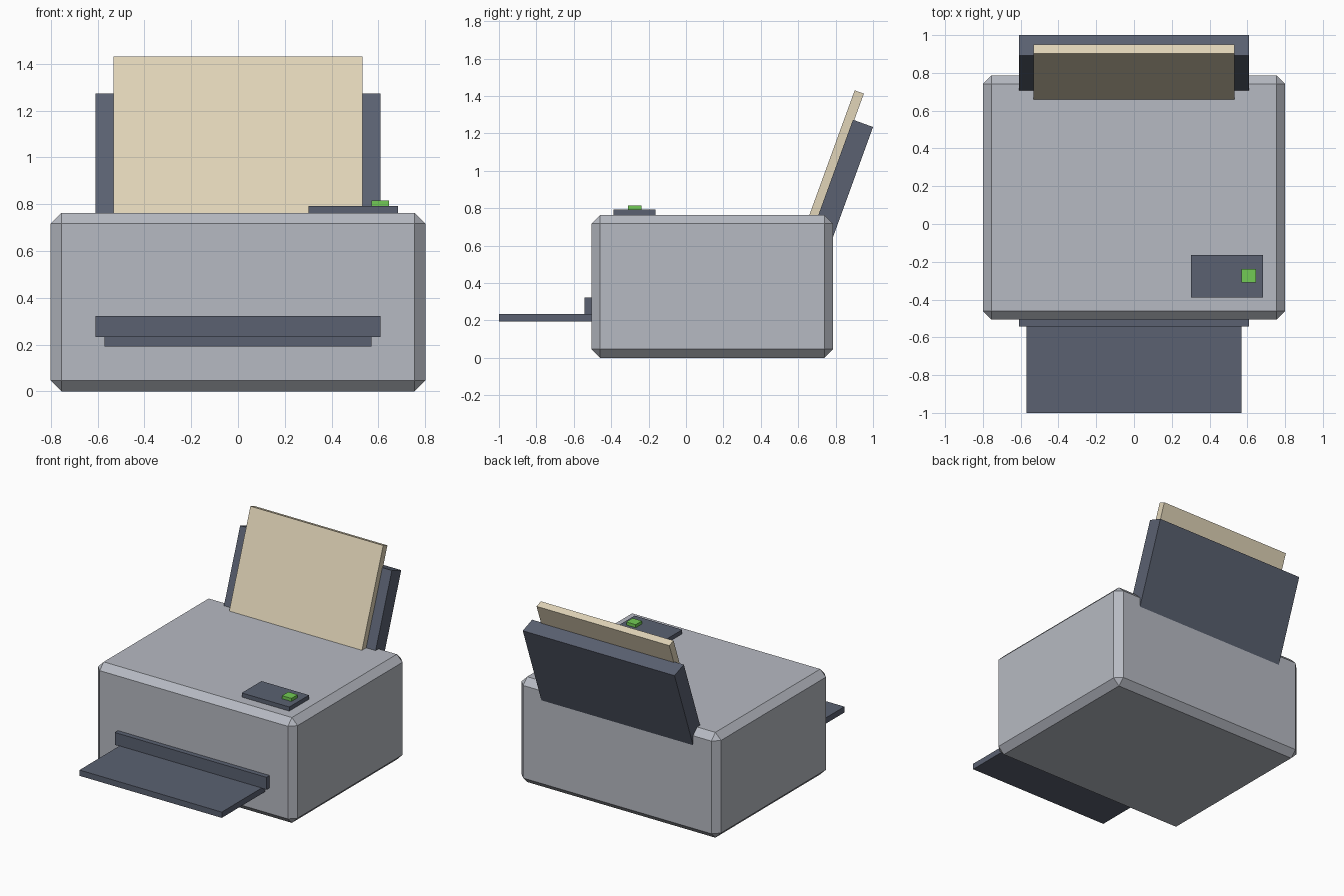
import bpy
import math
from mathutils import Matrix, Vector

if "Cube" in bpy.data.objects:
    bpy.data.objects.remove(bpy.data.objects["Cube"])


def material(name, rgb):
    m = bpy.data.materials.new(name)
    m.diffuse_color = (*rgb, 1)
    m.use_nodes = True
    m.node_tree.nodes["Principled BSDF"].inputs["Base Color"].default_value = m.diffuse_color
    return m


GREY = material("light_grey", (0.47, 0.49, 0.54))
DARK = material("dark_slate", (0.103, 0.12, 0.165))
CREAM = material("paper_cream", (0.75, 0.66, 0.48))
GREEN = material("button_green", (0.17, 0.60, 0.09))


def box(name, lo, hi, mat, bevel=0):
    """Axis-aligned box between two corners, with optional flat chamfer."""
    lo, hi = Vector(lo), Vector(hi)
    bpy.ops.mesh.primitive_cube_add(size=1)
    ob = bpy.context.object
    ob.name = name
    ob.data.transform(Matrix.Translation((lo + hi) / 2) @ Matrix.Diagonal((*(hi - lo), 1)))
    ob.data.materials.append(mat)
    if bevel:
        mod = ob.modifiers.new("chamfer", 'BEVEL')
        mod.width = bevel
        mod.segments = 1
    return ob


def leaning_board(name, half_width, thickness, length, top_y, top_z, mat):
    """Board hung from its top front edge, leaning back 20 degrees."""
    ob = box(name, (-half_width, 0, -length), (half_width, thickness, 0), mat)
    ob.location = (0, top_y, top_z)
    ob.rotation_euler.x = math.radians(-20)
    return ob


# Main housing
box("printer_body", (-0.8, -0.506, 0), (0.8, 0.787, 0.763), GREY, bevel=0.046)

# Paper output at the front
box("output_slot", (-0.608, -0.542, 0.232), (0.608, -0.48, 0.322), DARK)
box("output_tray", (-0.57, -1.0, 0.193), (0.57, -0.48, 0.235), DARK)

# Control panel with button
box("control_panel", (0.302, -0.388, 0.74), (0.683, -0.163, 0.793), DARK)
box("power_button", (0.57, -0.31, 0.78), (0.645, -0.238, 0.815), GREEN)

# Paper feed at the back
leaning_board("paper_support", 0.608, 0.114, 0.72, 0.893, 1.273, DARK)
leaning_board("paper_stack", 0.532, 0.052, 0.80, 0.902, 1.43, CREAM)
